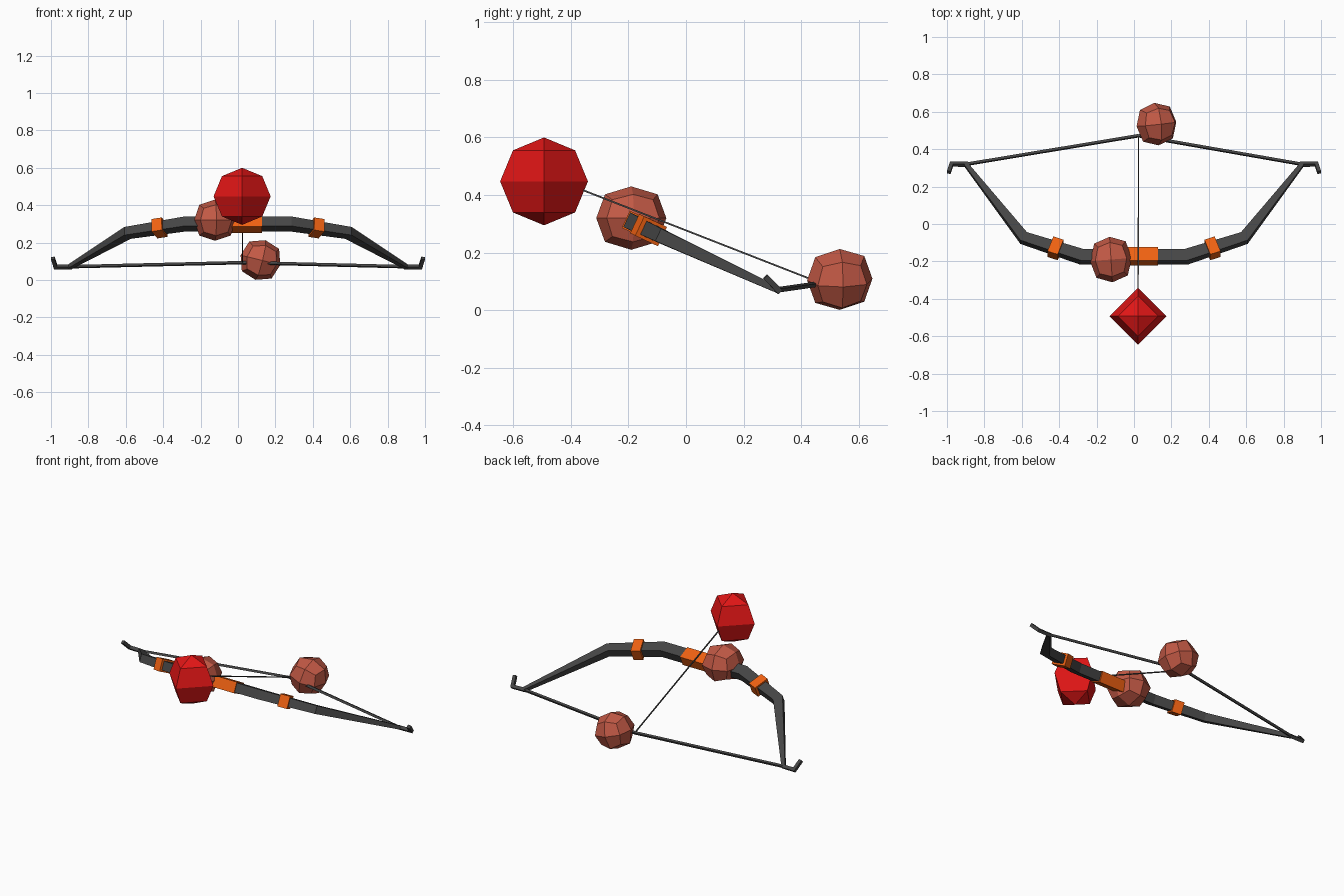
import bpy, bmesh
from math import radians, sin, cos
from mathutils import Vector, Matrix

if "Cube" in bpy.data.objects:
    bpy.data.objects.remove(bpy.data.objects["Cube"])


def material(name, rgb):
    m = bpy.data.materials.new(name)
    m.diffuse_color = (*rgb, 1)
    m.use_nodes = True
    m.node_tree.nodes["Principled BSDF"].inputs["Base Color"].default_value = m.diffuse_color
    return m


DARK = material("dark_grey", (0.06, 0.06, 0.06))
ORANGE = material("orange", (0.87, 0.12, 0.006))
RED = material("red", (0.76, 0.008, 0.008))
SKIN = material("skin", (0.54, 0.10, 0.06))
TILT = radians(25)
NORMAL = Vector((0, sin(TILT), cos(TILT)))   # normal of the tilted bow plane


def finish(name, bm, mat):
    bmesh.ops.recalc_face_normals(bm, faces=bm.faces)
    me = bpy.data.meshes.new(name)
    bm.to_mesh(me)
    bm.free()
    ob = bpy.data.objects.new(name, me)
    bpy.context.collection.objects.link(ob)
    me.materials.append(mat)
    return ob


def bar(name, points, sizes, mat, normal=NORMAL):
    """Rectangular bar along a path with mitred joints; sizes are (width, thickness)."""
    pts = [Vector(p) for p in points]
    bm = bmesh.new()
    rings = []
    for i, p in enumerate(pts):
        before = (p - pts[i - 1]).normalized() if i else None
        after = (pts[i + 1] - p).normalized() if i < len(pts) - 1 else None
        t = ((before or after) + (after or before)).normalized()
        side = normal.cross(t).normalized()
        up = t.cross(side)
        w, h = sizes[i]
        w /= t.dot(after or before)
        rings.append([bm.verts.new(p + side * a * w / 2 + up * b * h / 2)
                      for a, b in ((-1, -1), (1, -1), (1, 1), (-1, 1))])
    for a, b in zip(rings, rings[1:]):
        for k in range(4):
            bm.faces.new((a[k], a[k - 1], b[k - 1], b[k]))
    bm.faces.new(rings[0])
    bm.faces.new(rings[-1])
    return finish(name, bm, mat)


# Bow stave: one continuous tapered bar, mirrored path
half = [(0.28, -0.175, 0.30), (0.59, -0.075, 0.252), (0.90, 0.32, 0.07)]
sizes = [(0.068, 0.056), (0.056, 0.048), (0.022, 0.022)]
left = [(-x, y, z) for x, y, z in reversed(half)]
bar("bow_stave", left + half, sizes[::-1] + sizes, DARK)

# Grip wrap
bar("grip_wrap", [(-0.128, -0.173, 0.299), (0.128, -0.173, 0.299)], [(0.08, 0.066)] * 2, ORANGE)

nock = Vector((0.024, 0.472, 0.093))
for s, label in ((-1, "left"), (1, "right")):
    # Band around the limb
    a, b = (Vector((s * p[0], p[1], p[2])) for p in half[:2])
    d = (b - a).normalized() * 0.029
    c = a.lerp(b, 0.45)
    bar(label + "_limb_band", [c - d, c + d], [(0.092, 0.074)] * 2, ORANGE)

    # Hooked limb tip
    bar(label + "_tip_hook",
        [(s * 0.888, 0.319, 0.070), (s * 0.975, 0.321, 0.070), (s * 0.990, 0.276, 0.117)],
        [(0.02, 0.02)] * 3, DARK, Vector((0, 0.707, 0.707)))

    # Half of the drawn string
    bar(label + "_string", [(s * 0.90, 0.319, 0.071), nock], [(0.014, 0.014)] * 2, DARK)

# Arrow shaft
bar("arrow_shaft", [(0.022, -0.45, 0.453), nock], [(0.006, 0.006)] * 2, DARK)

# Arrow head ball: four-sided sphere
bm = bmesh.new()
bmesh.ops.create_uvsphere(bm, u_segments=4, v_segments=4, radius=0.1525,
                          matrix=Matrix.Translation((0.022, -0.493, 0.4475)))
finish("arrow_head", bm, RED)


def hand(name, centre, scale, tilt):
    """Rounded cube of 24 quads."""
    bm = bmesh.new()
    bmesh.ops.create_cube(bm, size=2)
    bmesh.ops.subdivide_edges(bm, edges=bm.edges[:], cuts=1, use_grid_fill=True)
    for v in bm.verts:
        n = sum(abs(c) > 0.5 for c in v.co)
        v.co *= (1, 0.75, 0.58)[n - 1]
    rot = Matrix.Rotation(radians(tilt[0]), 4, 'Y') @ Matrix.Rotation(radians(tilt[1]), 4, 'Z')
    bm.transform(Matrix.Translation(centre) @ Matrix.Diagonal((*scale, 1)) @ rot)
    finish(name, bm, SKIN)


# Hands
hand("grip_hand", (-0.123, -0.190, 0.320), (0.112, 0.122, 0.110), (0, 4))
hand("draw_hand", (0.120, 0.534, 0.107), (0.110, 0.114, 0.109), (14, 6))
